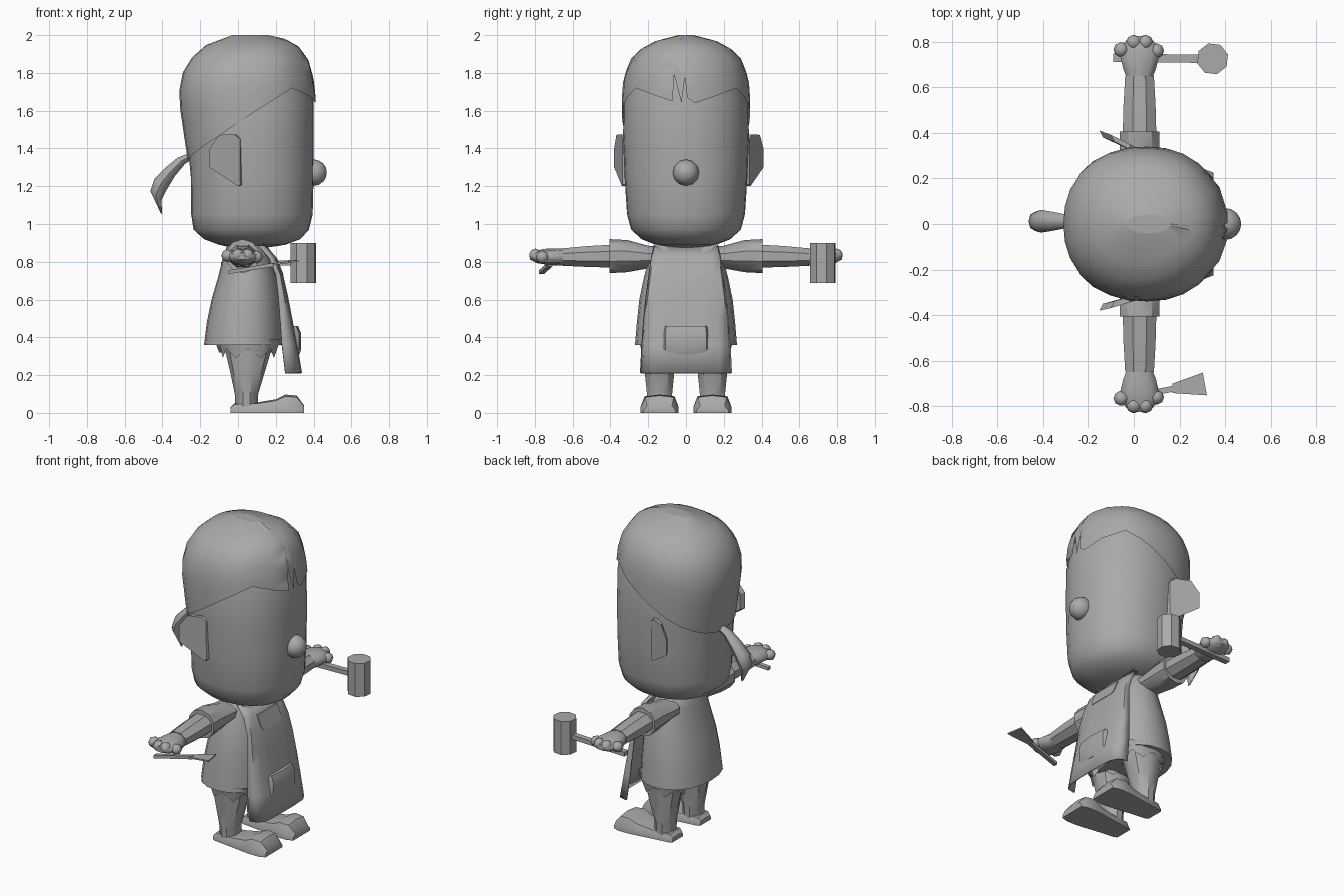
import bpy, bmesh, math
from mathutils import Vector

if "Cube" in bpy.data.objects:
    bpy.data.objects.remove(bpy.data.objects["Cube"])

grey = bpy.data.materials.new("plain grey")
grey.diffuse_color = (0.4, 0.4, 0.4, 1)
grey.use_nodes = True
grey.node_tree.nodes["Principled BSDF"].inputs["Base Color"].default_value = grey.diffuse_color
TAU = math.tau


def make(name, verts, faces, angle=35):
    """Mesh object with consistent normals, smooth except at sharp edges."""
    me = bpy.data.meshes.new(name)
    me.from_pydata([tuple(v) for v in verts], [], faces)
    bm = bmesh.new()
    bm.from_mesh(me)
    bmesh.ops.recalc_face_normals(bm, faces=bm.faces)
    bm.to_mesh(me)
    bm.free()
    me.materials.append(grey)
    me.shade_smooth()
    me.set_sharp_from_angle(angle=math.radians(angle))
    ob = bpy.data.objects.new(name, me)
    bpy.context.collection.objects.link(ob)
    return ob


def loft(name, rings, angle=35, closed=True, caps=True):
    n = len(rings[0])
    verts = [p for r in rings for p in r]
    faces = []
    for i in range(len(rings) - 1):
        for j in range(n if closed else n - 1):
            k = (j + 1) % n
            faces.append((i*n + j, i*n + k, (i+1)*n + k, (i+1)*n + j))
    if closed and caps:
        faces += [tuple(range(n)), tuple(range((len(rings)-1)*n, len(rings)*n))]
    return make(name, verts, faces, angle)


def oval(c, u, v, n, start=0.0):
    c, u, v = Vector(c), Vector(u), Vector(v)
    return [c + u*math.cos(TAU*(i+start)/n) + v*math.sin(TAU*(i+start)/n) for i in range(n)]


def prism(name, outline, offset, angle=35):
    off = Vector(offset)
    a = [Vector(p) for p in outline]
    return loft(name, [a, [p + off for p in a]], angle)


def solidify(ob, t):
    m = ob.modifiers.new("thickness", 'SOLIDIFY')
    m.thickness = t
    m.offset = 0


# Head profile: height, back x, front x, half width
HEAD = [(.873, -.02, .14, .07), (.89, -.1, .25, .16), (.92, -.18, .33, .235), (.97, -.235, .375, .29),
        (1.05, -.248, .395, .312), (1.25, -.25, .4, .325), (1.45, -.268, .4, .333), (1.65, -.285, .4, .33),
        (1.78, -.27, .37, .3)]
HAIR = [(1.3, -.26, .405, .33), (1.45, -.283, .41, .338), (1.65, -.312, .413, .34), (1.77, -.31, .4, .332),
        (1.87, -.255, .372, .295), (1.94, -.185, .32, .225), (1.98, -.1, .25, .135), (2.0, -.03, .16, .04)]


def at(profile, z):
    z = min(max(z, profile[0][0]), profile[-1][0])
    for a, b in zip(profile, profile[1:]):
        if z <= b[0]:
            t = (z - a[0]) / (b[0] - a[0])
            return [p + (q - p)*t for p, q in zip(a, b)]


def ring_point(row, th):
    z, xb, xf, w = row
    c, s = math.cos(th), math.sin(th)
    k = (abs(c)**2.2 + abs(s)**2.2) ** (-1/2.2)
    return Vector(((xb+xf)/2 + (xf-xb)/2*c*k, w*s*k, z))


loft("head", [[ring_point(r, TAU*i/28) for i in range(28)] for r in HEAD], 50)

# Hair cap: the lower edge slopes down to the back and is notched over the forehead
fringe = [(-50, 1.72), (-28, 1.68), (-12, 1.65), (-11, 1.79), (-4, 1.64), (-1, 1.78), (1, 1.67), (8, 1.64),
          (28, 1.68), (50, 1.72)]
edge = [(math.radians(a), z) for a, z in fringe]
for i in range(1, 20):
    a = math.radians(50 + 13*i)
    x = .05 + .34*math.cos(a)
    edge.append((a, 1.35 + .37*(x + .28)/.55))
LEVELS = [0, .12, .25, .4, .55, .7, .82, .92, 1]
rings = []
for t in LEVELS:
    rings.append([ring_point(at(HAIR, z + (2 - z)*t), a) for a, z in edge])
hair = loft("hair", rings, 50, caps=False)
make("hair_crown", rings[-1], [tuple(range(len(edge)))])

# Ponytail: centre, in-plane half thickness, half width
tail = [(-.24, 1.365, .02, .022), (-.30, 1.335, .027, .03), (-.36, 1.275, .036, .042),
        (-.41, 1.21, .046, .05), (-.435, 1.15, .04, .042), (-.405, 1.055, .006, .008)]
loft("ponytail", [oval((x, .012, z), (-.72*t, 0, .6*t), (0, w, 0), 8) for x, z, t, w in tail], 50)

# Nose
loft("nose", [oval((.4 + .07*math.sin(a), 0, 1.272), (0, r, 0), (0, 0, r), 12)
              for a in (-1.2, -.6, 0, .4, .8, 1.15, 1.5) for r in [.07*math.cos(a)]], 50)

# Ears: slanted plates
for s, flare in ((1, .075), (-1, .045)):
    shape = [(.01, 1.45), (-.02, 1.475), (-.1, 1.472), (-.15, 1.40), (-.15, 1.3), (0, 1.2), (.012, 1.21)]
    prism("ear", [(x, s*(.335 + flare*min(1, (.012 - x)/.15)), z) for x, z in shape], (.015, -s*.03, 0), 25)

# Neck, tunic and collar
loft("neck", [oval((.04, 0, z), (.1, 0, 0), (0, .11, 0), 12) for z in (.78, .93)])
tunic = [(.36, -.18, .24, .27), (.48, -.165, .235, .26), (.6, -.14, .225, .247), (.72, -.105, .205, .222),
         (.82, -.08, .17, .195), (.88, -.06, .14, .17), (.905, -.04, .12, .12)]
loft("tunic", [[ring_point(r, TAU*i/20) for i in range(20)] for r in tunic], 40)
for s in (1, -1):
    prism("collar", [(.2, 0, .815), (.19, s*.06, .835), (.15, s*.17, .885), (.1, s*.14, .91), (.16, s*.05, .87)],
          (-.012, 0, .012))

# Apron: front sheet that wraps back at both sides
apron = [(.21, .25, .335, .24), (.36, .232, .31, .232), (.5, .222, .283, .222), (.62, .213, .26, .21),
         (.73, .2, .235, .195), (.82, .165, .2, .182), (.885, .11, .145, .168)]
strips = []
for z, xb, xf, w in apron:
    half = [(xb, w), (xb + .6*(xf-xb), w*.95), (xf - .006, w*.75), (xf, w*.35)]
    strips.append([(x, -y, z) for x, y in half] + [(x, y, z) for x, y in reversed(half)])
solidify(loft("apron", strips, 50, closed=False), .008)


def pocket(name, outline, x_at, depth):
    prism(name, [(x_at(z), y, z) for y, z in outline], (depth, 0, 0), 25)


pocket("bib_pocket", [(-.1, .82), (.1, .82), (.1, .75), (.085, .73), (-.085, .73), (-.1, .75)],
       lambda z: .235 - (z - .73)*.39, .007)
lower = [(.31, .105, 0), (.335, .12, .012), (.42, .12, .03), (.46, .115, .022)]
loft("lower_pocket", [[(x, -w, z), (x + d, -w*.9, z), (x + d + .01, 0, z), (x + d, w*.9, z), (x, w, z)]
                      for z, w, d in lower for x in [.312 - (z - .33)*.2]], 30)

# Shorts under the tunic
loft("shorts", [[ring_point(r, TAU*i/16) for i in range(16)] for r in
                [(.32, -.1, .2, .2), (.4, -.13, .23, .23)]])

for s in (1, -1):
    # Legs with ragged cuffs
    loft("leg", [oval((x, s*y, z), (rx, 0, 0), (0, ry, 0), 10) for x, y, z, rx, ry in
                 [(.045, .14, .03, .06, .068), (.045, .14, .1, .062, .07),
                  (.05, .14, .21, .09, .082), (.055, .135, .36, .13, .1)]])
    loft("trouser_cuff", [oval((.06, s*.135, .39), (.165, 0, 0), (0, .115, 0), 12),
                          [p + Vector((0, 0, .05*(i % 2))) for i, p in
                           enumerate(oval((.055, s*.135, .29), (.135, 0, 0), (0, .103, 0), 12))]], caps=False)
    # Shoes: narrow heel, wide toe; x, sole half width, top half width, height
    shoe = [(-.04, .055, .045, .03), (-.02, .065, .055, .05), (.1, .08, .065, .055),
            (.2, .095, .075, .072), (.25, .1, .08, .097), (.31, .1, .075, .092), (.35, .085, .065, .04)]
    loft("shoe", [[(x, s*(.14 - a), 0), (x, s*(.14 + a), 0), (x, s*(.14 + a), h*.35), (x, s*(.14 + b), h*.9),
                   (x, s*.14, h), (x, s*(.14 - b), h*.9), (x, s*(.14 - a), h*.35)] for x, a, b, h in shoe], 40)

    # Sleeves, forearms and hands; y, z, half depth, half height
    def limb(name, rows, n=8, angle=35):
        loft(name, [oval((.025, s*y, z), (rx, 0, 0), (0, 0, rz), n, .5) for y, z, rx, rz in rows], angle)
    limb("sleeve", [(.14, .825, .085, .055), (.2, .825, .085, .06), (.31, .83, .09, .085), (.405, .83, .092, .09)], 10)
    limb("forearm", [(.38, .83, .08, .066), (.52, .828, .076, .06), (.65, .825, .068, .05)])
    limb("hand", [(.62, .825, .05, .042), (.68, .825, .075, .046), (.74, .827, .09, .042),
                  (.79, .827, .075, .034), (.825, .83, .045, .018)], 10, 60)
    for x, y, z in ((-.055, .765, .832), (0, .797, .836), (.05, .797, .836), (.098, .76, .825)):
        loft("knuckle", [oval((x, s*(y + .033*math.sin(a)), z), (r, 0, 0), (0, 0, r), 8)
                         for a in (-1.4, -.7, 0, .7, 1.4) for r in [.034*math.cos(a)]], 60)


# Hammer in one hand
def bar(name, a, b, hy, hz):
    loft(name, [[(p[0], p[1] + i*hy, p[2] + j*hz) for i, j in ((-1, -1), (1, -1), (1, 1), (-1, 1))] for p in (a, b)])


bar("hammer_handle", (-.09, .73, .785), (.3, .725, .795), .018, .014)
loft("hammer_head", [oval((.345, .725, z), (.07, 0, 0), (0, .07, 0), 8, .35) for z in (.688, .9)], 25)

# Spatula in the other hand
bar("spatula_handle", (-.05, -.765, .745), (.19, -.72, .785), .013, .01)
prism("spatula_blade", [(.17, -.742, .78), (.32, -.752, .8), (.302, -.652, .8), (.17, -.7, .78)], (0, 0, .009))
